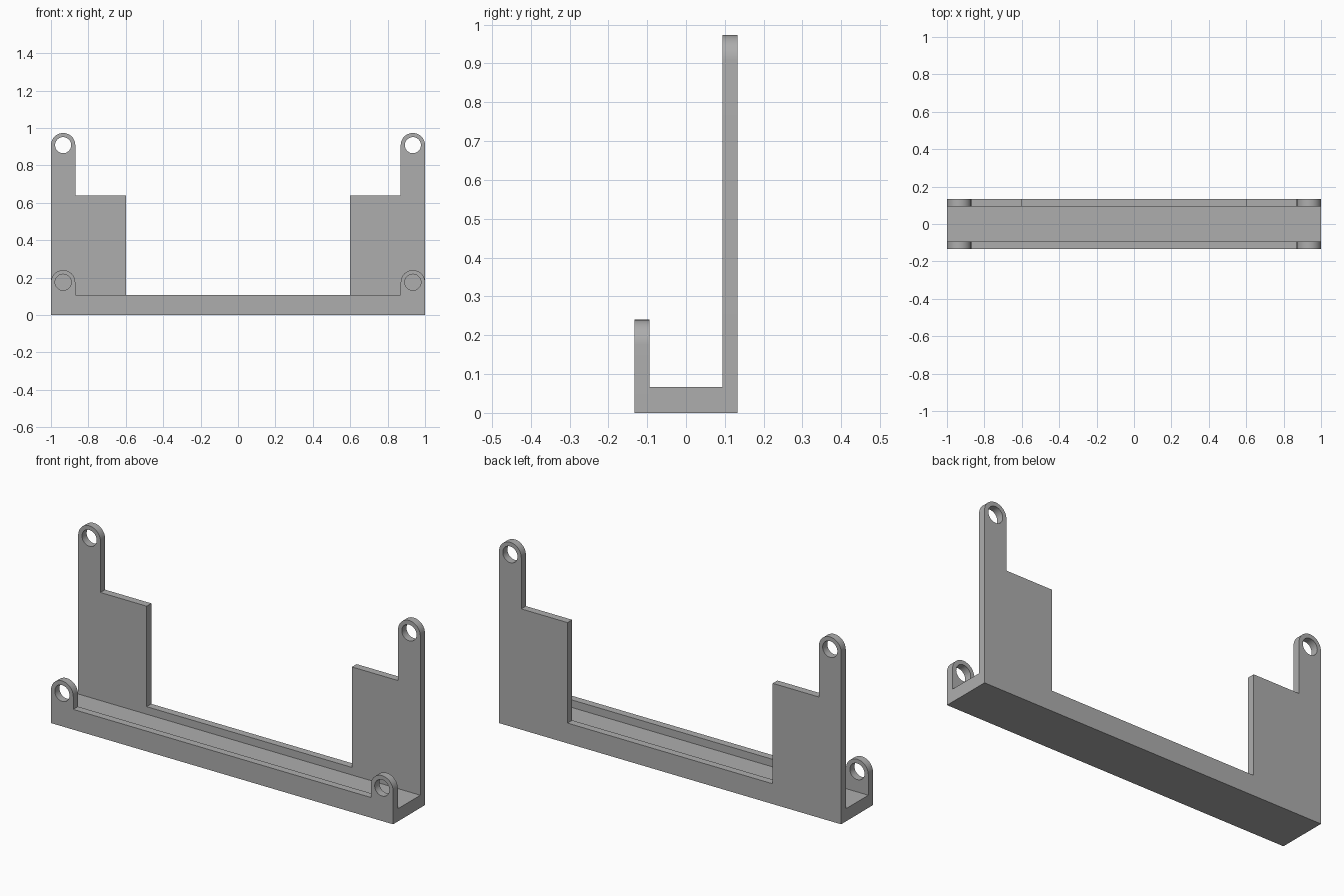
import bpy, bmesh
from math import radians, pi, cos, sin

cube = bpy.data.objects.get("Cube")
if cube:
    bpy.data.objects.remove(cube, do_unlink=True)

# Overall sizes
HALF_X, HALF_Y, THICK = 1.0, 0.133, 0.039
EAR_R, HOLE_R = 0.065, 0.043
EAR_X = HALF_X - EAR_R
LIP_Z, FLOOR_Z = 0.107, 0.067

grey = bpy.data.materials.new("plain grey")
grey.use_nodes = True
grey.diffuse_color = (0.42, 0.42, 0.42, 1)
grey.node_tree.nodes["Principled BSDF"].inputs["Base Color"].default_value = grey.diffuse_color


def arc(cx, cz, r, start, end, n):
    return [(cx + r * cos(start + (end - start) * i / n),
             cz + r * sin(start + (end - start) * i / n)) for i in range(n + 1)]


def wall(name, right_half, ear_z, y):
    """Mirror half an outline, pierce both ears and give it thickness."""
    outline = right_half + [(-x, z) for x, z in reversed(right_half)]
    holes = [arc(s * EAR_X, ear_z, HOLE_R, 0, 2 * pi, 40)[:-1] for s in (-1, 1)]
    curve = bpy.data.curves.new(name, "CURVE")
    curve.dimensions = "2D"
    curve.fill_mode = "BOTH"
    curve.extrude = THICK / 2
    for loop in [outline] + holes:
        spline = curve.splines.new("POLY")
        spline.points.add(len(loop) - 1)
        for point, (x, z) in zip(spline.points, loop):
            point.co = (x, z, 0, 1)
        spline.use_cyclic_u = True
    temp = bpy.data.objects.new(name + "_outline", curve)
    bpy.context.collection.objects.link(temp)
    mesh = bpy.data.meshes.new_from_object(
        temp.evaluated_get(bpy.context.evaluated_depsgraph_get()))
    bpy.data.objects.remove(temp, do_unlink=True)
    finish(name, mesh, (0, y, 0), radians(90))


def finish(name, mesh, location, tilt=0):
    """Weld, colour and place a part."""
    bm = bmesh.new()
    bm.from_mesh(mesh)
    bmesh.ops.remove_doubles(bm, verts=bm.verts, dist=0.0001)
    bmesh.ops.recalc_face_normals(bm, faces=bm.faces)
    bm.to_mesh(mesh)
    bm.free()
    mesh.materials.clear()
    mesh.materials.append(grey)
    obj = bpy.data.objects.new(name, mesh)
    obj.location = location
    obj.rotation_euler.x = tilt
    bpy.context.collection.objects.link(obj)
    bpy.ops.object.select_all(action="DESELECT")
    obj.select_set(True)
    bpy.context.view_layer.objects.active = obj
    bpy.ops.object.shade_smooth_by_angle(angle=radians(30))


def ear(z):
    return arc(EAR_X, z, EAR_R, 0, pi, 24)


EAR_IN = EAR_X - EAR_R
WALL_Y = HALF_Y - THICK / 2

# Front lip with two low ears
front_z = 0.175
wall("front_wall", [(HALF_X, 0)] + ear(front_z) + [(EAR_IN, LIP_Z)], front_z, -WALL_Y)

# Back wall with stepped uprights and tall ears
back_z, step_z, step_x = 0.908, 0.638, 0.6
wall("back_wall", [(HALF_X, 0)] + ear(back_z)
     + [(EAR_IN, step_z), (step_x, step_z), (step_x, LIP_Z)], back_z, WALL_Y)

# Floor of the channel
floor_mesh = bpy.data.meshes.new("channel_floor")
bm = bmesh.new()
bmesh.ops.create_cube(bm, size=1)
bmesh.ops.scale(bm, vec=(2 * HALF_X, 2 * (HALF_Y - THICK), FLOOR_Z), verts=bm.verts)
bm.to_mesh(floor_mesh)
bm.free()
finish("channel_floor", floor_mesh, (0, 0, FLOOR_Z / 2))
